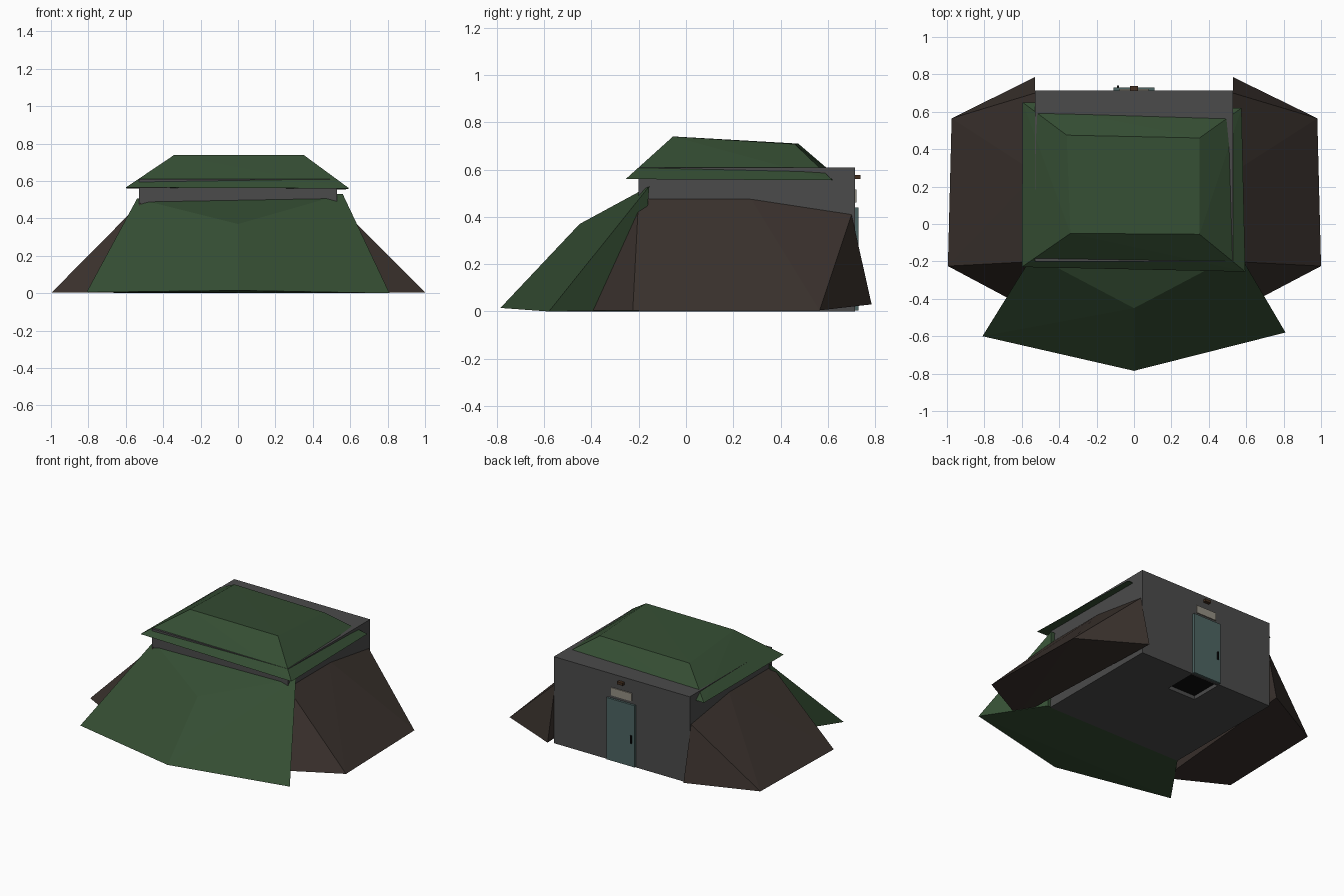
import bpy, bmesh

if "Cube" in bpy.data.objects:
    bpy.data.objects.remove(bpy.data.objects["Cube"])

def mat(name, rgb):
    m = bpy.data.materials.new(name)
    m.diffuse_color = (*rgb, 1)
    m.use_nodes = True
    m.node_tree.nodes["Principled BSDF"].inputs["Base Color"].default_value = m.diffuse_color
    return m

GREEN = mat("grass", (0.035, 0.075, 0.033))
BROWN = mat("earth", (0.042, 0.031, 0.026))
GREY = mat("concrete", (0.07, 0.07, 0.07))
TEAL = mat("door_paint", (0.075, 0.13, 0.125))
CREAM = mat("plate_paint", (0.3, 0.28, 0.23))
BLACK = mat("dark", (0.004, 0.004, 0.004))
RUST = mat("lamp_brown", (0.06, 0.03, 0.015))

def finish(name, bm, m):
    bmesh.ops.recalc_face_normals(bm, faces=bm.faces)
    me = bpy.data.meshes.new(name)
    bm.to_mesh(me)
    bm.free()
    ob = bpy.data.objects.new(name, me)
    bpy.context.collection.objects.link(ob)
    if m:
        me.materials.append(m)
    return ob

def box(name, x, y, z, m):
    """Box from (min, max) pairs."""
    bm = bmesh.new()
    bmesh.ops.create_cube(bm, size=1)
    for v in bm.verts:
        v.co = [r[0] if c < 0 else r[1] for r, c in zip((x, y, z), v.co)]
    return finish(name, bm, m)

def hull(name, pts, m):
    """Faceted solid wrapped around a few corner points."""
    bm = bmesh.new()
    for p in pts:
        bm.verts.new(p)
    bmesh.ops.convex_hull(bm, input=bm.verts)
    return finish(name, bm, m)

# Concrete room with a shallow threshold pit behind the door
room = box("concrete_room", (-.53, .53), (-.2, .715), (0, .61), GREY)
cutter = box("pit_cutter", (-.11, .11), (.47, .70), (-.1, .03), None)
cutter.hide_render = True
cutter.hide_viewport = True
cut = room.modifiers.new("pit", 'BOOLEAN')
cut.operation = 'DIFFERENCE'
cut.object = cutter
box("pit_shadow", (-.11, .11), (.47, .70), (.027, .03), BLACK)

# Grass roof cap
hull("roof_cap", [(-.6, -.23, .565), (.595, -.255, .56), (.575, .62, .555), (-.595, .65, .56),
                  (-.34, -.05, .74), (.35, -.055, .74), (.35, .46, .708), (-.36, .475, .71)], GREEN)

# Front grass bank
hull("front_bank", [(-.81, -.6, .005), (0, -.785, .015), (.81, -.58, 0), (0, -.45, .37),
                    (-.54, -.165, .505), (.56, -.155, .53), (-.53, -.2, 0), (.55, -.2, .005)], GREEN)

# Side earth banks
for side, s, e in (("right", 1, 1.0), ("left", -1, .995)):
    hull(side + "_bank", [(s * e, -.225, .005), (s * (e - .02), .565, .005), (s * .53, .785, .03),
                          (s * .53, .70, .41), (s * .52, .27, .485), (s * .52, -.2, .485),
                          (s * .61, -.43, .005)], BROWN)

# Door, handle, plate and lamp on the back wall
box("door", (-.11, .11), (.715, .73), (.005, .44), TEAL)
box("door_handle", (-.09, -.08), (.73, .74), (.17, .225), BLACK)
box("blank_plate", (-.08, .08), (.715, .722), (.46, .515), CREAM)
box("lamp", (-.022, .022), (.715, .738), (.56, .578), RUST)
